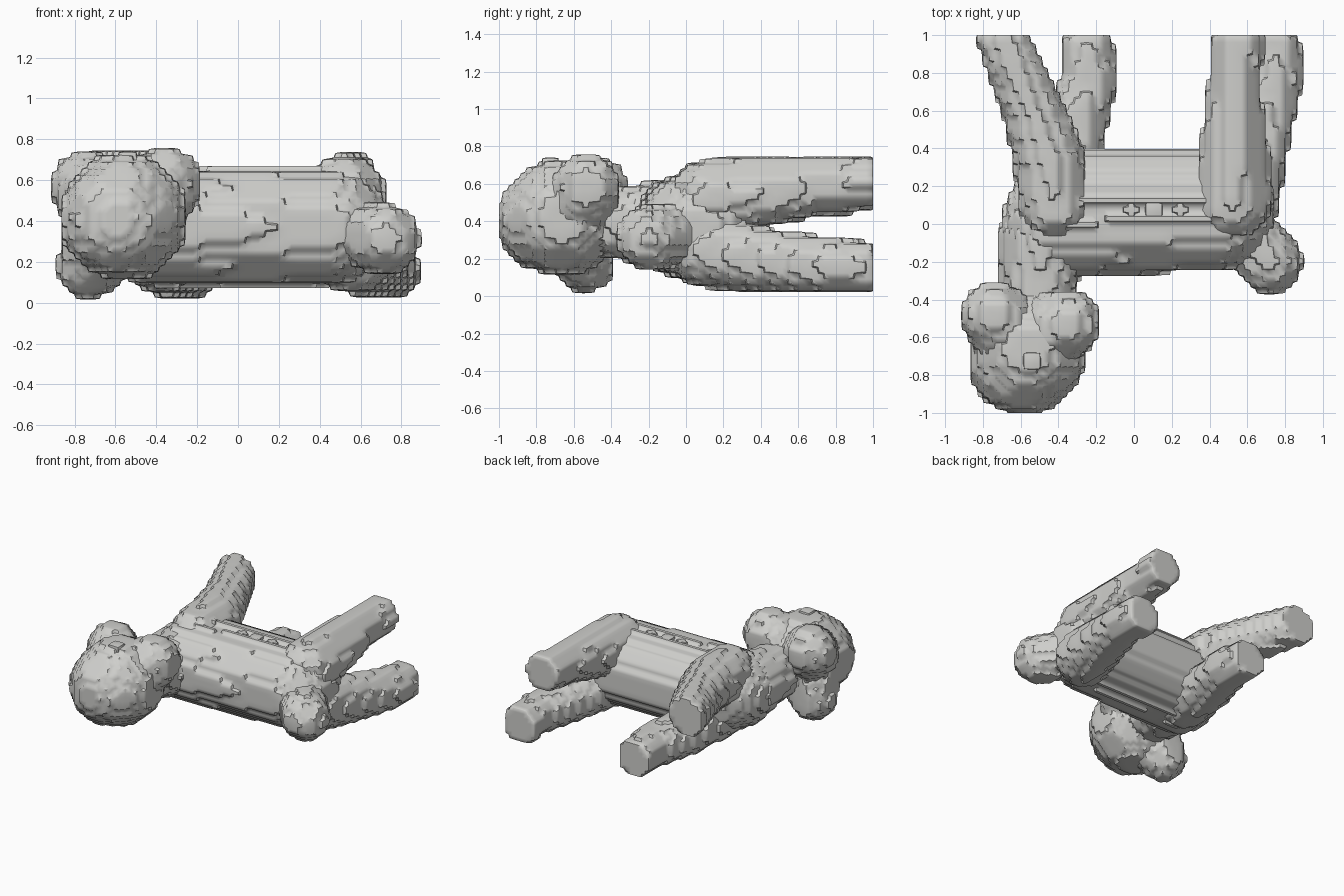
import bpy, bmesh, math
from mathutils import Matrix

cube = bpy.data.objects.get("Cube")
if cube:
    bpy.data.objects.remove(cube, do_unlink=True)

CELL = 0.032

grey = bpy.data.materials.new("pale_grey")
grey.use_nodes = True
colour = (0.62, 0.62, 0.6, 1)
grey.diffuse_color = colour
grey.node_tree.nodes["Principled BSDF"].inputs["Base Color"].default_value = colour


def ball_points(x, y, z, radius):
    """Surface points of a ball, cut flat just past the front and back limits."""
    ball = bmesh.new()
    bmesh.ops.create_icosphere(ball, subdivisions=3, radius=radius,
                               matrix=Matrix.Translation((x, y, z)))
    points = [v.co.copy() for v in ball.verts]
    ball.free()
    for p in points:
        p.y = max(-1.02, min(1.02, p.y))
    return points


def add_capsule(bm, a, b):
    """Convex hull around two balls, each given as (x, y, z, radius)."""
    verts = [bm.verts.new(p) for p in ball_points(*a) + ball_points(*b)]
    bmesh.ops.convex_hull(bm, input=verts)
    spare = [v for v in bm.verts if not v.link_faces]
    bmesh.ops.delete(bm, geom=spare, context='VERTS')


def make_part(name, *balls):
    """Chain of capsules fused together, then stepped into small soft blocks."""
    bm = bmesh.new()
    for a, b in zip(balls, balls[1:]):
        add_capsule(bm, a, b)
    bmesh.ops.recalc_face_normals(bm, faces=bm.faces[:])
    mesh = bpy.data.meshes.new(name)
    bm.to_mesh(mesh)
    bm.free()
    mesh.materials.append(grey)
    obj = bpy.data.objects.new(name, mesh)
    bpy.context.collection.objects.link(obj)
    bpy.ops.object.select_all(action='DESELECT')
    obj.select_set(True)
    bpy.context.view_layer.objects.active = obj

    fuse = obj.modifiers.new("fuse", 'REMESH')
    fuse.mode = 'VOXEL'
    fuse.voxel_size = CELL / 2
    bpy.ops.object.modifier_apply(modifier="fuse")
    bpy.context.view_layer.update()

    size = max(obj.dimensions)
    steps = obj.modifiers.new("steps", 'REMESH')
    steps.mode = 'BLOCKS'
    steps.octree_depth = math.ceil(math.log2(size / (CELL * 0.98)))
    steps.scale = size / (CELL * 2 ** steps.octree_depth)
    steps.use_remove_disconnected = False
    soften = obj.modifiers.new("soften", 'SMOOTH')
    soften.factor = 0.5
    soften.iterations = 3
    for modifier in ("steps", "soften"):
        bpy.ops.object.modifier_apply(modifier=modifier)

    # Keep feet, nose and underside flat at the outer limits
    for v in obj.data.vertices:
        v.co.y = max(-1, min(1, v.co.y))
        v.co.z = max(0, v.co.z)
    bpy.ops.object.shade_smooth_by_angle(angle=math.radians(60))


# Trunk, deeper from back to belly than side to side, and neck
make_part("torso", (-0.42, 0.0, 0.37, 0.29), (0.46, 0.04, 0.37, 0.29),
          (0.45, 0.12, 0.37, 0.29), (-0.35, 0.12, 0.37, 0.29), (-0.42, 0.0, 0.37, 0.29))
make_part("neck", (-0.48, -0.08, 0.38, 0.24), (-0.52, -0.5, 0.4, 0.18))

# Head, turned partly to one side
make_part("head", (-0.56, -0.66, 0.42, 0.32), (-0.59, -0.73, 0.41, 0.29))
make_part("muzzle", (-0.65, -0.58, 0.47, 0.22), (-0.74, -0.48, 0.57, 0.18))
make_part("upper_ear", (-0.46, -0.57, 0.49, 0.22), (-0.355, -0.53, 0.58, 0.185))
make_part("lower_ear", (-0.64, -0.6, 0.34, 0.22), (-0.725, -0.54, 0.18, 0.165))
make_part("brow", (-0.55, -0.73, 0.69, 0.06), (-0.53, -0.72, 0.7, 0.06))

# Legs, from shoulder or hip to flat foot
make_part("front_upper_leg", (-0.42, 0.1, 0.53, 0.2), (-0.45, 0.35, 0.55, 0.19),
          (-0.54, 0.62, 0.57, 0.165), (-0.7, 1.0, 0.6, 0.145))
make_part("front_lower_leg", (-0.38, 0.1, 0.25, 0.2), (-0.33, 0.45, 0.19, 0.17),
          (-0.24, 0.75, 0.165, 0.155), (-0.25, 1.0, 0.15, 0.14))
make_part("rear_upper_leg", (0.52, 0.12, 0.52, 0.21), (0.53, 0.4, 0.55, 0.185),
          (0.53, 0.7, 0.59, 0.145), (0.55, 1.0, 0.61, 0.14))
make_part("rear_lower_leg", (0.56, 0.12, 0.25, 0.21), (0.66, 0.45, 0.19, 0.17),
          (0.75, 0.78, 0.16, 0.15), (0.74, 1.0, 0.15, 0.14))

# Stubby tail
make_part("tail", (0.6, -0.06, 0.33, 0.17), (0.72, -0.2, 0.31, 0.175))

# Tufts on the flank
for i, (x, r) in enumerate(((-0.02, 0.05), (0.1, 0.06), (0.24, 0.05))):
    make_part(f"flank_tuft_{i + 1}", (x, 0.08, 0.62, r), (x + 0.01, 0.07, 0.62, r))
